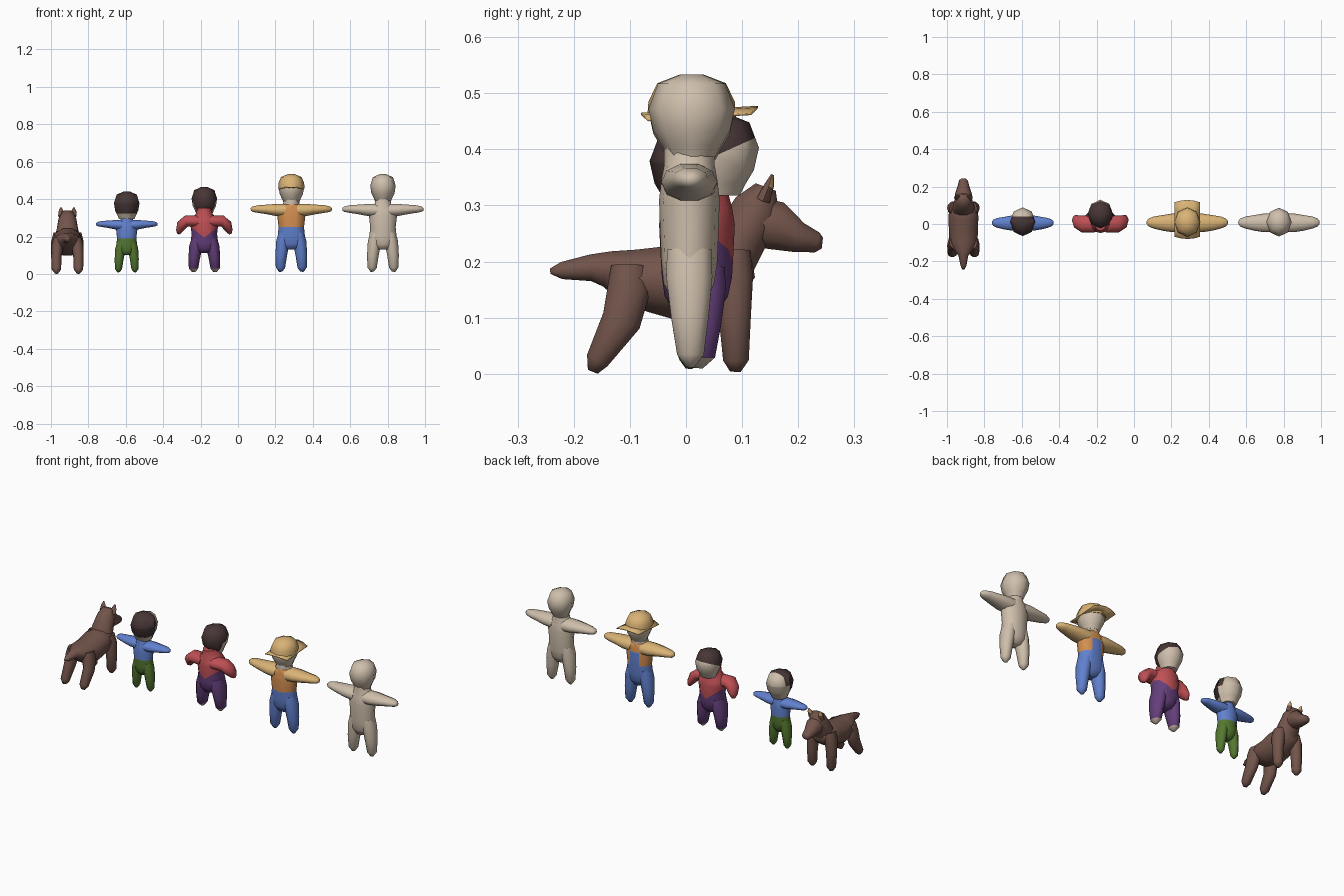
import bpy, bmesh, math
from mathutils import Vector

if "Cube" in bpy.data.objects:
    bpy.data.objects.remove(bpy.data.objects["Cube"])


def material(name, r, g, b):
    m = bpy.data.materials.new(name)
    m.use_nodes = True
    m.diffuse_color = (r, g, b, 1)
    bsdf = next(n for n in m.node_tree.nodes if n.type == 'BSDF_PRINCIPLED')
    bsdf.inputs["Base Color"].default_value = (r, g, b, 1)
    return m


SKIN = material("pale skin", .62, .52, .41)
STRAW = material("straw tan", .70, .45, .18)
ORANGE = material("orange", .64, .27, .08)
BLUE = material("blue", .12, .22, .62)
RED = material("red", .52, .08, .09)
PURPLE = material("purple", .13, .05, .20)
HAIR = material("dark hair", .065, .037, .037)
FUR = material("brown fur", .17, .09, .07)
GREEN = material("green", .09, .19, .03)

X, Y = Vector((1, 0, 0)), Vector((0, 1, 0))


def finish(bm, name, x, mats, rule=None, cuts=(), angle=65):
    """Cut colour borders, colour the faces by rule, smooth and place."""
    for point, normal in cuts:
        bmesh.ops.bisect_plane(bm, geom=bm.verts[:] + bm.edges[:] + bm.faces[:],
                               plane_co=point, plane_no=normal)
    bmesh.ops.recalc_face_normals(bm, faces=bm.faces[:])
    if rule:
        for f in bm.faces:
            f.material_index = rule(f.calc_center_median(), f.normal)
    me = bpy.data.meshes.new(name)
    bm.to_mesh(me)
    bm.free()
    for m in mats:
        me.materials.append(m)
    me.shade_smooth()
    me.set_sharp_from_angle(angle=math.radians(angle))
    ob = bpy.data.objects.new(name, me)
    ob.location.x = x
    bpy.context.collection.objects.link(ob)
    return ob


def loft(name, rings, ref, x, mats, rule=None, cuts=(), sides=10,
         scale=(1, 1, 1), shift=0):
    """Skin elliptical rings (x, y, z, radius along ref, other radius)."""
    bm = bmesh.new()
    centres = [Vector(r[:3]) for r in rings]
    loops = []
    for i, ring in enumerate(rings):
        t = centres[min(i + 1, len(rings) - 1)] - centres[max(i - 1, 0)]
        t.normalize()
        u = (ref - t * ref.dot(t)).normalized()
        v = t.cross(u)
        loop = []
        for k in range(sides):
            a = math.tau * k / sides
            p = centres[i] + u * math.cos(a) * ring[3] + v * math.sin(a) * ring[4]
            p = Vector([c * s for c, s in zip(p, scale)]) + Y * shift
            loop.append(bm.verts.new(p))
        loops.append(loop)
    for a, b in zip(loops, loops[1:]):
        for k in range(sides):
            j = (k + 1) % sides
            bm.faces.new((a[k], a[j], b[j], b[k]))
    bm.faces.new(loops[0])
    bm.faces.new(loops[-1])
    return finish(bm, name, x, mats, rule, cuts)


def pair(name, rings, ref, x, mats, **kw):
    """The same loft on the left (+x) and right (-x)."""
    for side, s in (("left", 1), ("right", -1)):
        loft(f"{name}_{side}", [(s * r[0],) + r[1:] for r in rings], ref, x, mats, **kw)


# Shared body shapes
TORSO = [(0, .005, .13, .035, .03), (0, .005, .16, .065, .045),
         (0, .006, .20, .073, .05), (0, .006, .25, .068, .052),
         (0, .006, .31, .075, .054), (0, .006, .345, .074, .05),
         (0, .006, .372, .045, .045), (0, .006, .41, .036, .045)]
LEG = [(.057, .007, .012, .009, .008), (.058, .008, .034, .025, .025),
       (.054, .007, .10, .031, .035), (.045, .006, .17, .036, .043),
       (.038, .006, .22, .03, .042)]
ARM = [(.03, .006, .34, .05, .037), (.08, .006, .342, .05, .034),
       (.13, .006, .345, .042, .027), (.18, .008, .347, .032, .021),
       (.207, .008, .346, .021, .015), (.217, .008, .345, .008, .007)]
LOWERED_ARM = [(.03, 0, .282, .045, .032), (.095, 0, .284, .045, .031),
               (.12, .01, .262, .038, .029), (.134, .025, .232, .026, .018),
               (.138, .03, .215, .01, .008)]
HEAD = [(0, 0, 0, .042, .043), (0, 0, .02, .05, .053), (0, 0, .045, .062, .068),
        (0, 0, .085, .068, .077), (0, 0, .13, .054, .06), (0, 0, .146, .018, .02)]


def head(name, x, y, z, mats, **kw):
    rings = [(0, y, z + r[2]) + r[3:] for r in HEAD]
    loft(name + "_head", rings, X, x, mats, sides=8, **kw)


def body(name, x, mats, torso_rule=None, cuts=(), leg_rule=None, leg_cuts=(),
         scale=(1, 1, 1), shift=0, arm=ARM, arm_scale=None, leg_mats=None, arm_mats=None):
    loft(name + "_torso", TORSO, X, x, mats, torso_rule, cuts, 12, scale, shift)
    pair(name + "_leg", LEG, X, x, leg_mats or mats, rule=leg_rule, cuts=leg_cuts,
         scale=scale, shift=shift)
    pair(name + "_arm", arm, Y, x, arm_mats or mats, scale=arm_scale or scale)


def level(z):
    return ((0, 0, z), (0, 0, 1))


# Plain figure
body("plain_figure", .775, [SKIN])
head("plain_figure", .775, .01, .387, [SKIN])


# Farmer: orange waistcoat in front, raised blue bib behind
def farmer_rule(c, n):
    if c.z > .372:
        return 3
    if c.y > .02 and abs(c.x) < .028 and c.z < .325:
        return 1
    return 0 if c.z > .25 else 1


body("farmer", .285, [ORANGE, BLUE, STRAW, SKIN], farmer_rule,
     [level(.25), level(.325), level(.372), ((.028, 0, 0), X), ((-.028, 0, 0), X),
      ((0, .02, 0), Y)], leg_mats=[BLUE], arm_mats=[STRAW])
head("farmer", .285, .01, .382, [SKIN])

# Hat crown and a bent brim that reaches forward and back
CROWN = [(0, .01, .458, .07, .079), (0, .01, .485, .069, .077),
         (0, .01, .518, .055, .061), (0, .01, .533, .02, .022)]
loft("hat_crown", CROWN, X, .285, [STRAW], sides=8)
bm = bmesh.new()
bmesh.ops.create_grid(bm, x_segments=4, y_segments=4, size=1)
for v in bm.verts:
    bend = v.co.x ** 2
    v.co = (v.co.x * .069, .024 + v.co.y * (.104 - .012 * bend), 0)
    v.co.z = .47 + .06 * v.co.y - .012 * bend
brim = finish(bm, "hat_brim", .285, [STRAW])
brim.modifiers.new("thickness", 'SOLIDIFY').thickness = .004

# Adult in red and purple: top ends in a point, bare toes
SLOPE = .75
body("adult", -.18, [PURPLE, RED],
     lambda c, n: int(c.z > .195 + SLOPE * abs(c.x)),
     [((0, 0, .195), (-SLOPE, 0, 1)), ((0, 0, .195), (SLOPE, 0, 1))],
     lambda c, n: int(c.z < .028), [level(.028)], (1, 1.25, .86), .012,
     LOWERED_ARM, (1, 1, 1), [PURPLE, SKIN], [RED])
head("adult", -.18, .053, .318, [SKIN, HAIR],
     rule=lambda c, n: int(c.z > .365 + .45 * c.y or (c.y < .035 and c.z > .333)),
     cuts=[((0, 0, .365), (0, -.45, 1)), ((0, .035, 0), Y), level(.333)])

# Child in blue and green
body("child", -.595, [GREEN, BLUE], lambda c, n: int(c.z > .19), [level(.19)],
     scale=(.76, .8, .77), leg_mats=[GREEN], arm_mats=[BLUE])
head("child", -.595, .012, .294, [SKIN, HAIR],
     rule=lambda c, n: int(c.z > .322 and c.y < .04 and (c.y < .012 or c.z > .375)),
     cuts=[level(.322), level(.375), ((0, .04, 0), Y), ((0, .012, 0), Y)])

# Dog
DOG_X = -.912
DOG_BODY = [(0, -.242, .183, .007, .005), (0, -.222, .184, .016, .016),
            (0, -.17, .189, .026, .025), (0, -.14, .187, .05, .034),
            (0, -.10, .172, .075, .053), (0, -.03, .163, .078, .068),
            (0, .04, .18, .08, .068), (0, .09, .195, .074, .052),
            (0, .118, .20, .045, .03)]
DOG_NECK = [(0, .075, .19, .07, .046), (0, .098, .245, .056, .05),
            (0, .128, .295, .048, .046), (0, .142, .333, .03, .02)]
DOG_MUZZLE = [(0, .11, .275, .04, .045), (0, .16, .264, .046, .046),
              (0, .20, .243, .032, .029), (0, .234, .234, .023, .019),
              (0, .243, .233, .012, .01)]
FRONT_LEG = [(.058, .088, .004, .01, .01), (.059, .089, .024, .025, .024),
             (.06, .087, .10, .027, .03), (.055, .085, .17, .032, .036),
             (.045, .082, .215, .03, .035)]
HIND_LEG = [(.058, -.166, .004, .01, .01), (.059, -.158, .024, .025, .022),
            (.059, -.115, .095, .028, .037), (.053, -.102, .15, .032, .04),
            (.045, -.10, .19, .03, .035)]
EAR = [(.03, .138, .31, .02, .014), (.034, .148, .335, .014, .01),
       (.035, .154, .355, .004, .003)]
for part, rings in (("body", DOG_BODY), ("neck", DOG_NECK), ("muzzle", DOG_MUZZLE)):
    loft("dog_" + part, rings, X, DOG_X, [FUR])
pair("dog_front_leg", FRONT_LEG, X, DOG_X, [FUR])
pair("dog_hind_leg", HIND_LEG, X, DOG_X, [FUR])
pair("dog_ear", EAR, X, DOG_X, [FUR, STRAW], sides=6,
     rule=lambda c, n: int(n.y > .6 and c.z > .322))
